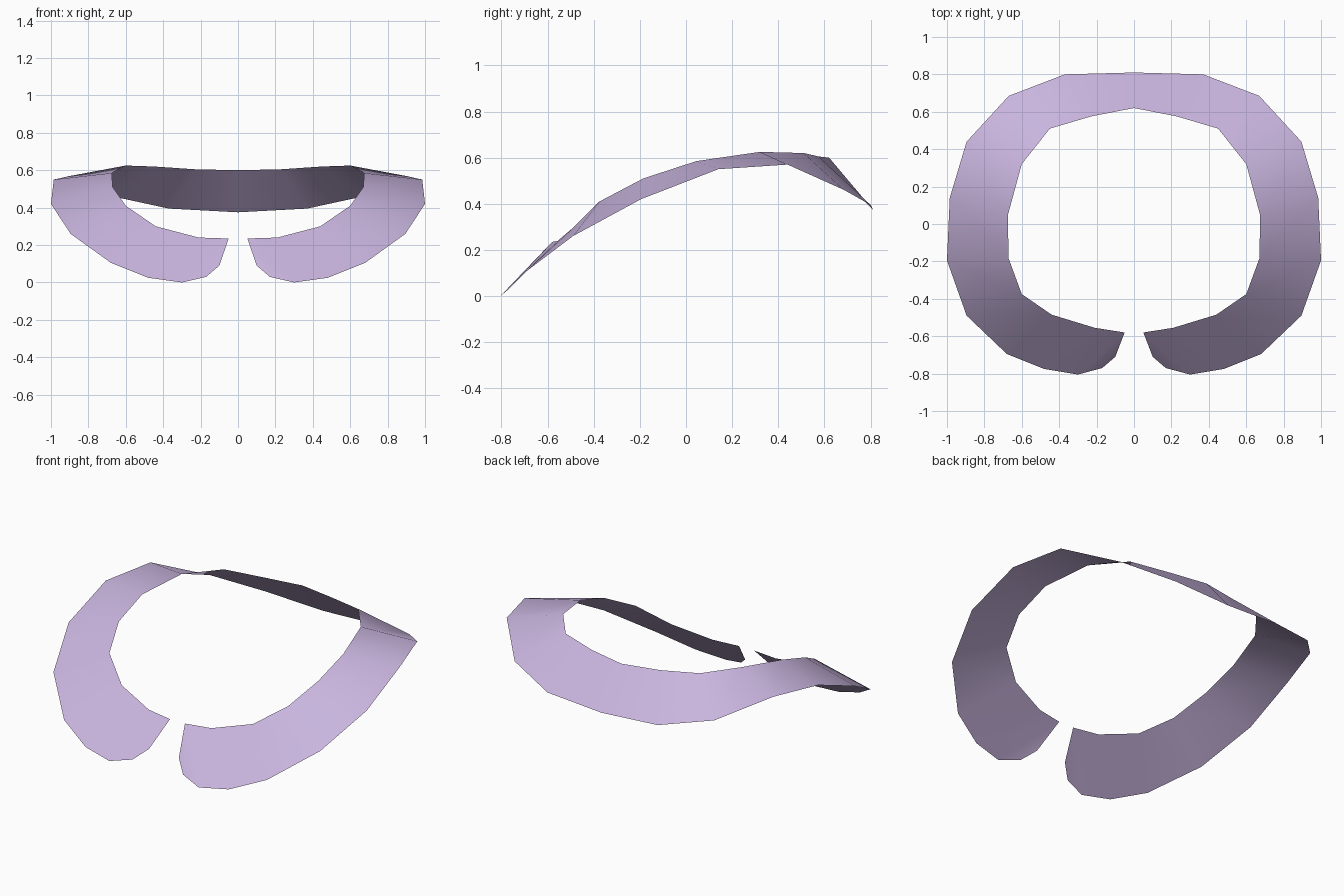
import bpy
import bmesh

# Remove the default cube
cube = bpy.data.objects.get("Cube")
if cube:
    bpy.data.objects.remove(cube, do_unlink=True)

# Cloth colour
LILAC = (0.58, 0.46, 0.73, 1.0)
mat = bpy.data.materials.new("lilac_cloth")
mat.use_nodes = True
mat.diffuse_color = LILAC
shader = next(n for n in mat.node_tree.nodes if n.type == "BSDF_PRINCIPLED")
shader.inputs["Base Color"].default_value = LILAC

# Neckline edge of the left half, from the front opening to the middle of the back
neckline = [
    (.05, -.58, .235), (.21, -.555, .24), (.44, -.485, .3), (.6, -.375, .41),
    (.67, -.185, .51), (.675, .045, .585), (.6, .32, .625), (.45, .51, .62),
    (.23, .575, .605), (0, .62, .6),
]

# Outer edge of the left half, matched point for point with the neckline
hem = [
    (.3, -.805, 0), (.48, -.775, .025), (.68, -.695, .105), (.895, -.49, .26),
    (1, -.195, .42), (.985, .14, .55), (.895, .44, .57), (.67, .685, .46),
    (.37, .8, .395), (0, .81, .375),
]

# Rounded tip beside the front opening
tip = [(.1, -.71, .09), (.17, -.77, .03)]


def build_half(name):
    """Bridge the neckline and hem into a sheet and fan the rounded tip."""
    bm = bmesh.new()
    inner = [bm.verts.new(p) for p in neckline]
    outer = [bm.verts.new(p) for p in hem]
    corner = [bm.verts.new(p) for p in tip]
    for i in range(len(inner) - 1):
        bm.faces.new((inner[i], outer[i], outer[i + 1], inner[i + 1]))
    fan = corner + [outer[0]]
    for a, b in zip(fan, fan[1:]):
        bm.faces.new((inner[0], a, b))
    # The outside of the cloth faces upward
    bm.normal_update()
    bmesh.ops.reverse_faces(bm, faces=[f for f in bm.faces if f.normal.z < 0])
    for face in bm.faces:
        face.smooth = True
    mesh = bpy.data.meshes.new(name)
    bm.to_mesh(mesh)
    bm.free()
    mesh.materials.append(mat)
    obj = bpy.data.objects.new(name, mesh)
    bpy.context.collection.objects.link(obj)
    return obj


# Open collar, mirrored across the middle and joined at the back
collar = build_half("collar")
mirror = collar.modifiers.new("mirror_halves", "MIRROR")
mirror.use_axis[0] = True
mirror.use_clip = True
mirror.merge_threshold = 0.001
